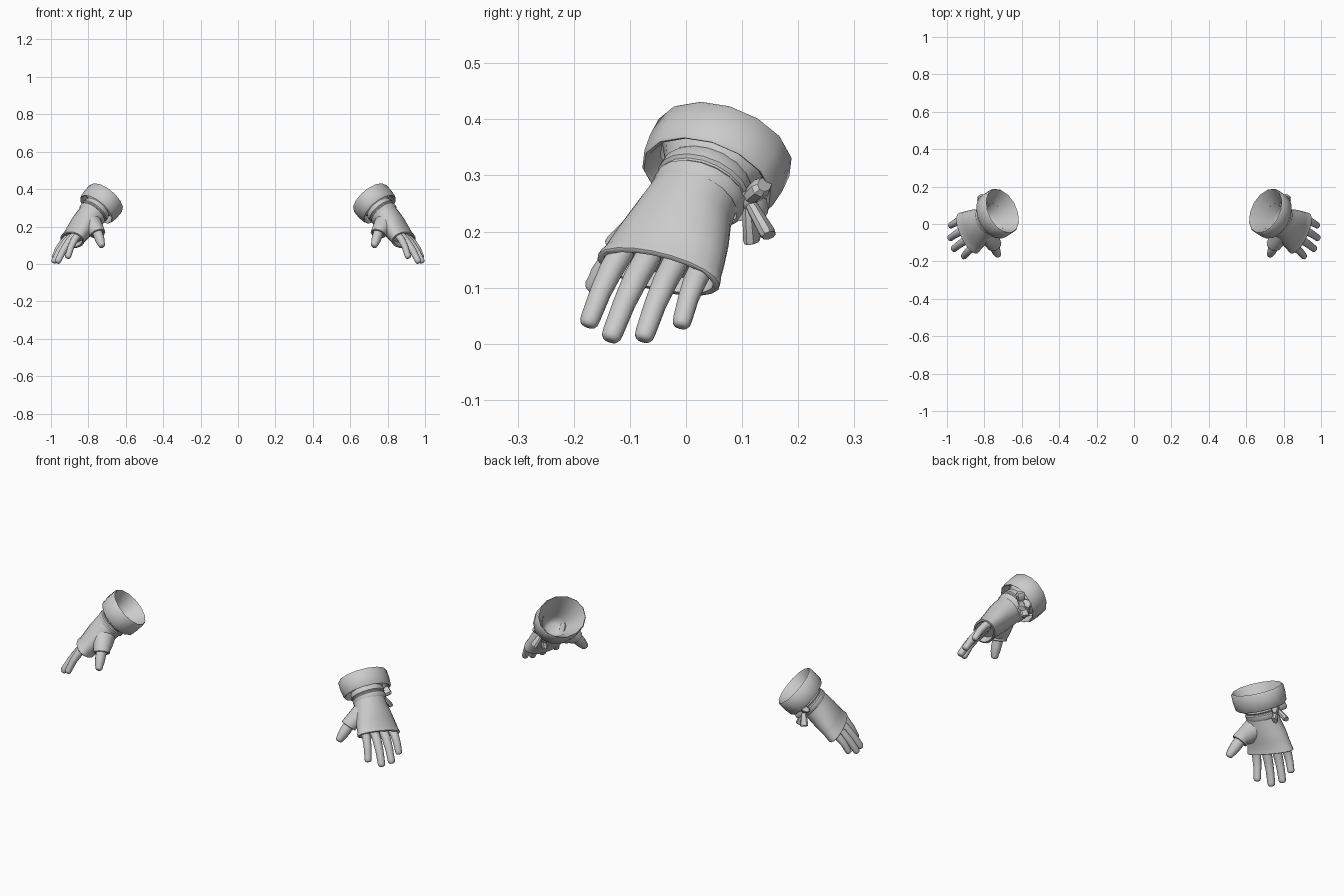
import bpy, bmesh
from math import cos, sin, pi, radians
from mathutils import Vector as V

if "Cube" in bpy.data.objects:
    bpy.data.objects.remove(bpy.data.objects["Cube"])

ARM = V((.62, -.36, -.70)).normalized()      # forearm direction
HAND = V((.55, -.39, -.73)).normalized()     # wrist to knuckles
WIDE = V((.40, .90, -.18)).normalized()      # index side to little-finger side
BACK = HAND.cross(WIDE).normalized()         # out of the back of the hand


def finish(name, bm, angle=40):
    bmesh.ops.recalc_face_normals(bm, faces=bm.faces)
    me = bpy.data.meshes.new(name)
    bm.to_mesh(me)
    bm.free()
    ob = bpy.data.objects.new(name, me)
    bpy.context.collection.objects.link(ob)
    ob.modifiers.new("Mirror", 'MIRROR').use_mirror_merge = False
    bpy.ops.object.select_all(action='DESELECT')
    ob.select_set(True)
    bpy.context.view_layer.objects.active = ob
    bpy.ops.object.shade_smooth_by_angle(angle=radians(angle))
    return ob


def loft(name, sections, sides=16, caps=(True, True), angle=40, wide=WIDE):
    """sections: (centre, axis, half width, half thickness)"""
    bm = bmesh.new()
    rings = []
    for c, axis, rw, rt in sections:
        a = V(axis).normalized()
        u = (wide - a * a.dot(wide)).normalized()
        v = a.cross(u)
        rings.append([bm.verts.new(V(c) + u * rw * cos(2 * pi * i / sides)
                                   + v * rt * sin(2 * pi * i / sides)) for i in range(sides)])
    for r, s in zip(rings, rings[1:]):
        for i in range(sides):
            j = (i + 1) % sides
            bm.faces.new((r[i], r[j], s[j], s[i]))
    if caps[0]:
        bm.faces.new(rings[0][::-1])
    if caps[1]:
        bm.faces.new(rings[-1])
    return finish(name, bm, angle)


def digit(name, pts, radii, sides=12, flat=.92):
    """Tapered finger through points with a rounded tip"""
    pts = [V(p) for p in pts]
    sec = []
    for i, (p, r) in enumerate(zip(pts, radii)):
        d = pts[min(i + 1, len(pts) - 1)] - pts[max(i - 1, 0)]
        sec.append((p, d, r, r * flat))
    d = (pts[-1] - pts[-2]).normalized()
    r = radii[-1]
    for along, k in ((.55, .93), (.85, .72), (.97, .4)):
        sec.append((pts[-1] + d * r * along, d, r * k, r * k * flat))
    return loft(name, sec, sides, angle=60)


# folded oval cuff: inner bowl, rim, outer band and underside
TOP = V((.703, .070, .354))
cuff = [(.165, .030), (.155, .050), (.13, .064), (.095, .076), (.04, .104), (.008, .121),
        (0, .126), (.006, .131), (.045, .132), (.084, .128), (.089, .123), (.085, .116),
        (.05, .106)]
loft("cuff", [(TOP + ARM * t, ARM, r, r * .85) for t, r in cuff], 14, (True, False), 45)

# wrist gathers
W0 = V((.750, .040, .300))
wrist = [(0, .082), (.008, .087), (.026, .088), (.031, .082), (.036, .082),
         (.041, .087), (.056, .087), (.066, .080)]
loft("wrist_gathers", [(W0 + ARM * t, ARM, r, r * .9) for t, r in wrist], 18, (False, False), 35)

# hand body with a thin hem and recessed opening
HEM = V((.888, -.05, .127))
body = [((.783, .016, .262), HAND, .080, .072),
        ((.803, .002, .237), HAND, .086, .071),
        ((.829, -.012, .205), HAND, .098, .068),
        ((.856, -.029, .169), HAND, .109, .061),
        (HEM - HAND * .024, HAND, .115, .056),
        (HEM - HAND * .014, HAND, .119, .057),
        (HEM - HAND * .002, HAND, .121, .057),
        (HEM, HAND, .118, .054),
        (HEM, HAND, .109, .047),
        (HEM - HAND * .03, HAND, .102, .041)]
loft("glove_body", body, 20, (False, True), 35)

# four fingers
tips = [("index_finger", -.080, (.907, -.170, .046), .0185),
        ("middle_finger", -.028, (.960, -.130, .021), .0195),
        ("ring_finger", .026, (.979, -.072, .021), .0190),
        ("little_finger", .078, (.977, -.006, .044), .0180)]
for name, s, tip, r in tips:
    base = HEM - HAND * .025 + WIDE * s + BACK * .008
    tip = V(tip)
    pts = [base.lerp(tip, k) + BACK * b for k, b in ((0, 0), (.33, .008), (.66, .008), (1, 0))]
    digit(name, pts, [r * 1.22, r * 1.18, r * 1.05, r * .97])

# thumb sleeve widening smoothly into the palm, and the thumb
A, B = V((.795, -.020, .228)), V((.748, -.112, .160))
D = (B - A).normalized()
E = (D + V((0, 0, -.5))).normalized()
sleeve = [(A, D, .058, .058), (A.lerp(B, .3), D, .056, .056), (A.lerp(B, .62), D, .049, .049),
          (B - E * .012, E, .041, .041), (B - E * .002, E, .040, .041), (B, E, .038, .039),
          (B, E, .031, .032), (B - E * .015, E, .028, .028)]
loft("thumb_sleeve", sleeve, 14, angle=35)
digit("thumb", [B - E * .02, (.742, -.132, .140), (.735, -.149, .119), (.731, -.157, .108)],
      [.029, .028, .025, .021])

# bow at the back of the wrist: knot, two loops, two tails
K = V((.792, .110, .258))


def strip(name, end, shape, thick):
    end = V(end)
    d = (end - K).normalized()
    return loft(name, [(K.lerp(end, k), d, thick * t, w) for k, w, t in shape], 8, angle=35)


loop_shape = [(0, .013, .8), (.35, .022, 1.2), (.8, .027, 1.3), (1, .021, .9)]
strip("bow_loop_upper", (.822, .140, .284), loop_shape, .014)
strip("bow_loop_lower", (.757, .136, .234), loop_shape, .014)
tail_shape = [(0, .011, .7), (.3, .014, 1), (.92, .021, 1.2), (1, .020, 1)]
strip("bow_tail_outer", (.820, .148, .193), tail_shape, .012)
strip("bow_tail_inner", (.772, .118, .181), tail_shape, .012)
bm = bmesh.new()
bmesh.ops.create_uvsphere(bm, u_segments=10, v_segments=6, radius=.019)
bmesh.ops.translate(bm, verts=bm.verts, vec=K)
finish("bow_knot", bm, 60)
